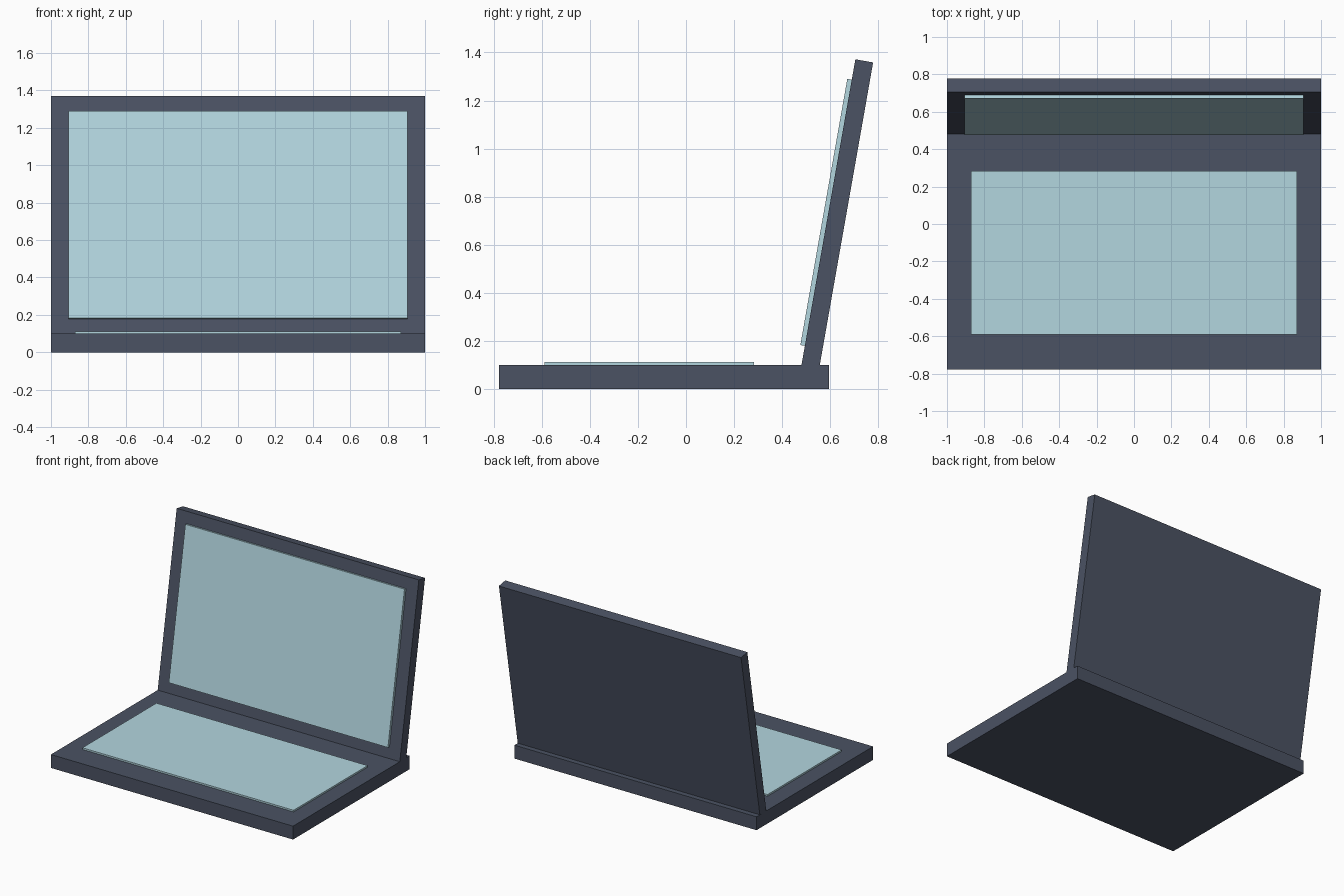
import bpy, bmesh
from math import radians
from mathutils import Matrix

if "Cube" in bpy.data.objects:
    bpy.data.objects.remove(bpy.data.objects["Cube"])


def material(name, color):
    m = bpy.data.materials.new(name)
    m.diffuse_color = (*color, 1)
    m.use_nodes = True
    m.node_tree.nodes["Principled BSDF"].inputs["Base Color"].default_value = m.diffuse_color
    return m


def box(name, lo, hi, mat, frame=Matrix()):
    """Box spanning lo..hi in the given local frame."""
    size = [b - a for a, b in zip(lo, hi)]
    mid = [(a + b) / 2 for a, b in zip(lo, hi)]
    bm = bmesh.new()
    bmesh.ops.create_cube(bm, size=1, matrix=Matrix.Translation(mid) @ Matrix.Diagonal((*size, 1)))
    mesh = bpy.data.meshes.new(name)
    bm.to_mesh(mesh)
    bm.free()
    mesh.materials.append(mat)
    obj = bpy.data.objects.new(name, mesh)
    obj.matrix_world = frame
    bpy.context.collection.objects.link(obj)
    return obj


casing = material("casing", (0.07, 0.085, 0.125))
panel = material("panel", (0.45, 0.67, 0.74))

# Base slab with raised keyboard panel
box("base", (-1, -0.779, 0), (1, 0.596, 0.1), casing)
box("keyboard_panel", (-0.872, -0.59, 0.095), (0.872, 0.283, 0.1125), panel)

# Lid leaning back 10 degrees; frame origin is its top front edge
lean = Matrix.Translation((0, 0.705, 1.3715)) @ Matrix.Rotation(radians(-10), 4, 'X')
box("lid", (-1, 0, -1.3125), (1, 0.075, 0), casing, lean)
box("screen", (-0.905, -0.019, -1.211), (0.905, 0.005, -0.086), panel, lean)
